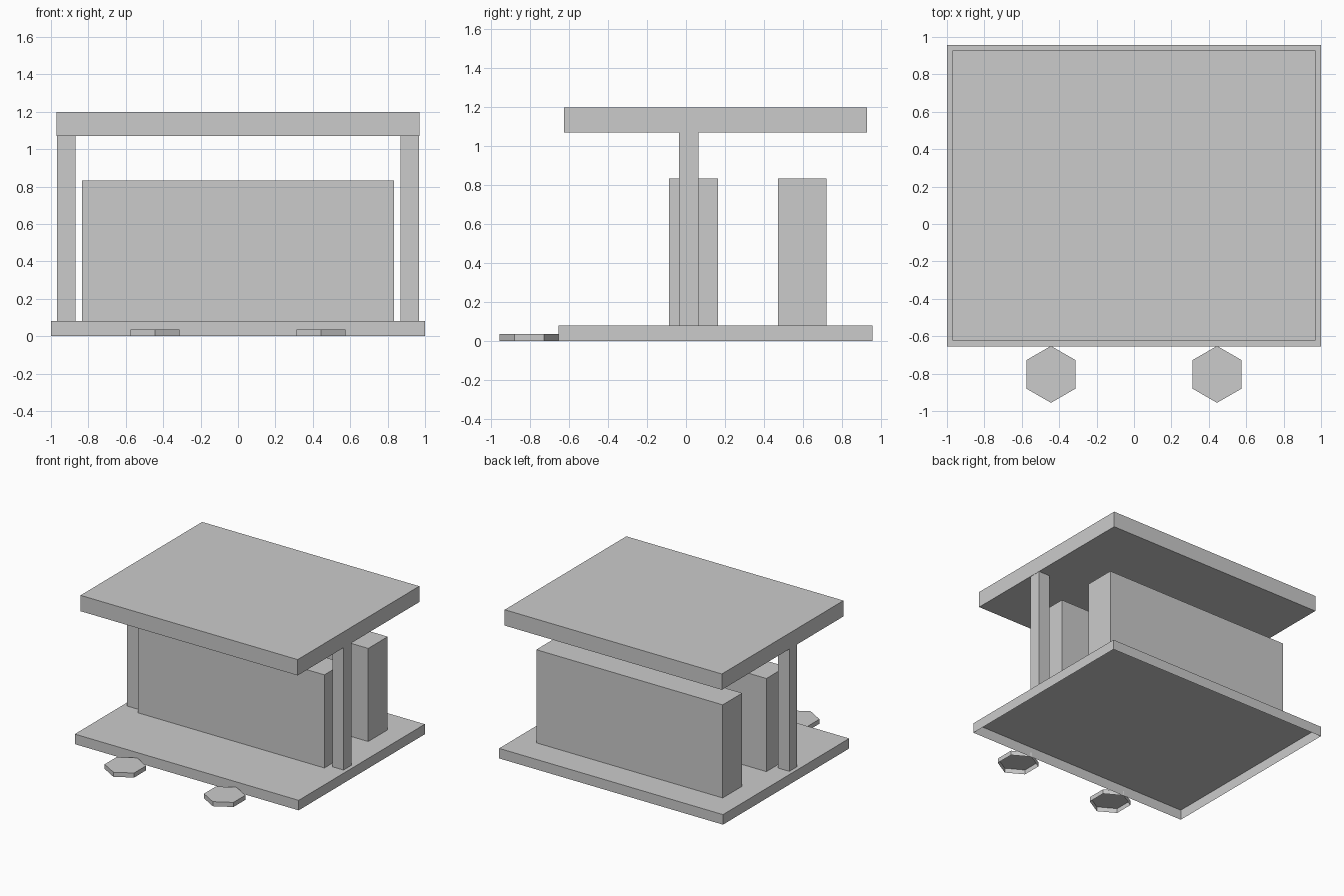
import bpy, bmesh, math

if "Cube" in bpy.data.objects:
    bpy.data.objects.remove(bpy.data.objects["Cube"])

grey = bpy.data.materials.new("plain grey")
grey.diffuse_color = (0.6, 0.6, 0.6, 1)
grey.use_nodes = True
grey.node_tree.nodes["Principled BSDF"].inputs["Base Color"].default_value = grey.diffuse_color


def prism(name, outline, z0, z1, bottom=True):
    """Extrude a flat counter-clockwise outline from z0 up to z1."""
    bm = bmesh.new()
    low = [bm.verts.new((x, y, z0)) for x, y in outline]
    high = [bm.verts.new((x, y, z1)) for x, y in outline]
    n = len(outline)
    for i in range(n):
        j = (i + 1) % n
        bm.faces.new((low[i], low[j], high[j], high[i]))
    bm.faces.new(high)
    if bottom:
        bm.faces.new(low[::-1])
    mesh = bpy.data.meshes.new(name)
    bm.to_mesh(mesh)
    bm.free()
    mesh.materials.append(grey)
    ob = bpy.data.objects.new(name, mesh)
    bpy.context.collection.objects.link(ob)
    return ob


def rect(x0, x1, y0, y1):
    return [(x0, y0), (x1, y0), (x1, y1), (x0, y1)]


BASE_TOP, ROOF_LOW, ROOF_TOP, PANEL_TOP = 0.081, 1.07, 1.198, 0.833

# Base slab, an open shell underneath
prism("base", rect(-1, 1, -0.654, 0.956), 0, BASE_TOP, bottom=False)

# Flat roof
prism("roof", rect(-0.97, 0.97, -0.624, 0.928), ROOF_LOW, ROOF_TOP)

# Two thick wall blocks
for name, y0, y1 in (("middle_block", -0.087, 0.164), ("rear_block", 0.472, 0.721)):
    prism(name, rect(-0.833, 0.833, y0, y1), BASE_TOP, PANEL_TOP, bottom=False)

# Side posts and hexagonal stepping stones, mirrored left and right
for side, s in (("left", -1), ("right", 1)):
    xc = s * 0.918
    prism(side + "_post", rect(xc - 0.05, xc + 0.05, -0.036, 0.064),
          BASE_TOP, ROOF_LOW, bottom=False)
    hexagon = [(s * 0.444 + 0.152 * math.cos(math.radians(a)),
                -0.804 + 0.152 * math.sin(math.radians(a)))
               for a in range(30, 390, 60)]
    prism(side + "_stepping_stone", hexagon, 0, 0.037, bottom=False)
